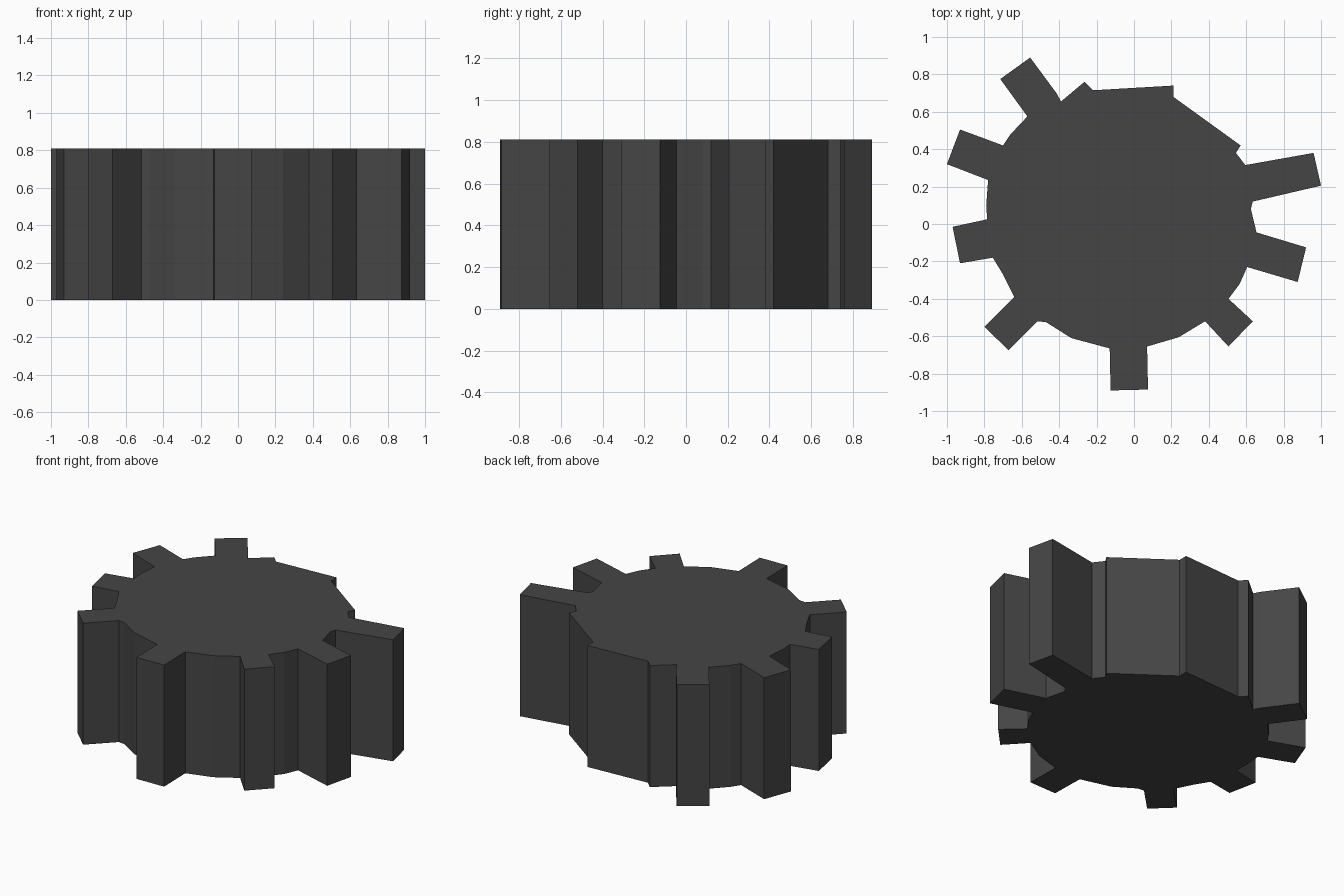
import bpy, bmesh

HEIGHT = 0.81

# Gear teeth, clockwise from the right: base, tip, tip, base
teeth = [
    [(0.595, 0.315), (0.96, 0.38), (1.0, 0.205), (0.635, 0.12)],
    [(0.655, -0.045), (0.92, -0.125), (0.875, -0.31), (0.605, -0.23)],
    [(0.505, -0.40), (0.635, -0.52), (0.505, -0.655), (0.38, -0.52)],
    [(0.07, -0.655), (0.075, -0.885), (-0.125, -0.89), (-0.13, -0.665)],
    [(-0.515, -0.52), (-0.67, -0.675), (-0.80, -0.55), (-0.64, -0.39)],
    [(-0.755, -0.18), (-0.93, -0.21), (-0.97, -0.015), (-0.785, 0.025)],
    [(-0.78, 0.235), (-1.0, 0.32), (-0.93, 0.505), (-0.70, 0.42)],
    [(-0.57, 0.575), (-0.715, 0.775), (-0.555, 0.89), (-0.415, 0.70)],
]

# Hub rim following each tooth; the last stretch is the broken, toothless back
rims = [
    [(0.625, 0.08)],
    [(0.565, -0.32)],
    [(0.24, -0.605)],
    [(-0.335, -0.61), (-0.47, -0.525)],
    [(-0.70, -0.27)],
    [(-0.79, 0.10)],
    [(-0.66, 0.48)],
    [(-0.39, 0.655), (-0.265, 0.76), (-0.22, 0.715), (0.21, 0.74),
     (0.21, 0.68), (0.57, 0.42), (0.545, 0.38)],
]

outline = [p for tooth, rim in zip(teeth, rims) for p in tooth + rim]


def extrude_profile(name, points, height):
    bm = bmesh.new()
    face = bm.faces.new([bm.verts.new((x, y, 0)) for x, y in points])
    ext = bmesh.ops.extrude_face_region(bm, geom=[face], use_keep_orig=True)
    top = [g for g in ext["geom"] if isinstance(g, bmesh.types.BMVert)]
    bmesh.ops.translate(bm, verts=top, vec=(0, 0, height))
    bmesh.ops.recalc_face_normals(bm, faces=bm.faces)
    mesh = bpy.data.meshes.new(name)
    bm.to_mesh(mesh)
    bm.free()
    obj = bpy.data.objects.new(name, mesh)
    bpy.context.collection.objects.link(obj)
    return obj


# Solid gear with flat caps
gear = extrude_profile("broken_gear", outline, HEIGHT)

# Dark grey metal
metal = bpy.data.materials.new("dark_metal")
metal.diffuse_color = (0.06, 0.06, 0.06, 1)
gear.data.materials.append(metal)
